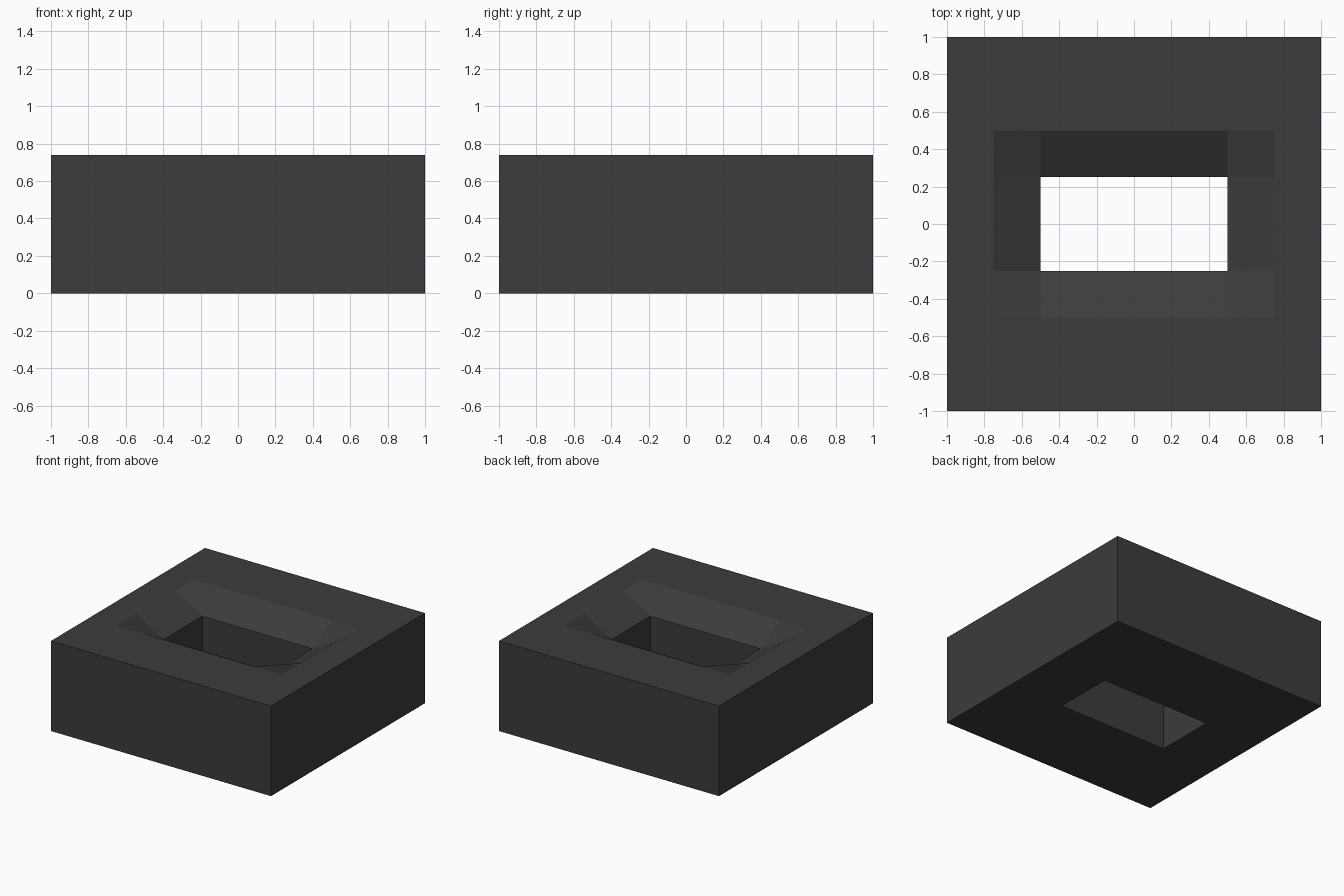
import bpy
import bmesh

cube = bpy.data.objects.get("Cube")
if cube:
    bpy.data.objects.remove(cube, do_unlink=True)

TOP, LIP = 0.74, 0.60
XS = (-1, -0.75, -0.5, 0.5, 0.75, 1)
YS = (-1, -0.5, -0.25, 0.25, 0.5, 1)

# Single dark colour
dark = bpy.data.materials.new("charcoal")
dark.use_nodes = True
colour = (0.045, 0.045, 0.045, 1)
dark.diffuse_color = colour
dark.node_tree.nodes["Principled BSDF"].inputs["Base Color"].default_value = colour

# Top surface: a flat rim sloping in to the lower lip of the opening
bm = bmesh.new()
grid = [[bm.verts.new((x, y, LIP if i in (2, 3) and j in (2, 3) else TOP))
         for j, y in enumerate(YS)] for i, x in enumerate(XS)]
for i in range(5):
    for j in range(5):
        if i == j == 2:
            continue  # the opening
        ring = [grid[i][j], grid[i + 1][j], grid[i + 1][j + 1], grid[i][j + 1]]
        if i == j:
            ring = ring[1:] + ring[:1]  # keeps the corner folds diagonal to the opening
        bm.faces.new(ring)

# Extrude straight down to form the outer walls, the shaft walls and the base
result = bmesh.ops.extrude_face_region(bm, geom=bm.faces[:], use_keep_orig=True)
for item in result["geom"]:
    if isinstance(item, bmesh.types.BMVert):
        item.co.z = 0
bmesh.ops.recalc_face_normals(bm, faces=bm.faces[:])

mesh = bpy.data.meshes.new("block_with_opening")
bm.to_mesh(mesh)
bm.free()
mesh.materials.append(dark)
block = bpy.data.objects.new("block_with_opening", mesh)
bpy.context.collection.objects.link(block)
